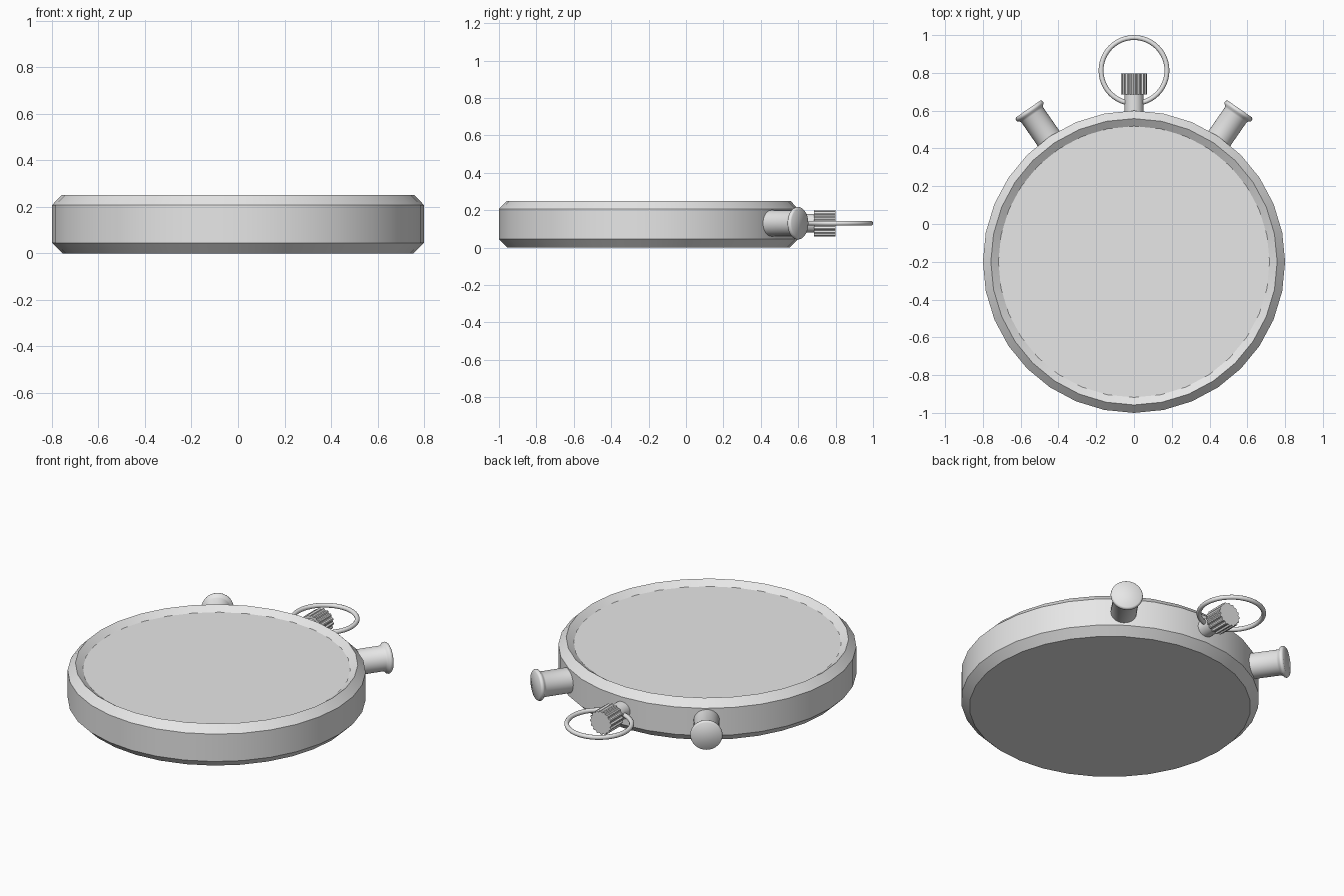
import bpy, bmesh, math
from mathutils import Matrix, Vector

if "Cube" in bpy.data.objects:
    bpy.data.objects.remove(bpy.data.objects["Cube"])

CY, PZ = -0.2, 0.13          # case centre in y, height of the crown and buttons

metal = bpy.data.materials.new("light_grey")
metal.diffuse_color = (0.8, 0.8, 0.8, 1)
metal.use_nodes = True
metal.node_tree.nodes["Principled BSDF"].inputs["Base Color"].default_value = metal.diffuse_color


def finish(bm, name, angle=30):
    bmesh.ops.recalc_face_normals(bm, faces=bm.faces)
    me = bpy.data.meshes.new(name)
    bm.to_mesh(me)
    bm.free()
    me.materials.append(metal)
    ob = bpy.data.objects.new(name, me)
    bpy.context.collection.objects.link(ob)
    bpy.context.view_layer.objects.active = ob
    ob.select_set(True)
    bpy.ops.object.shade_smooth_by_angle(angle=math.radians(angle))
    ob.select_set(False)
    return ob


def loft(name, profile, n, matrix, shape=lambda i: 1.0, angle=30):
    """Stack rings of n points (radius, height) along local z, cap both ends."""
    bm = bmesh.new()
    rings = []
    for r, z in profile:
        ring = []
        for i in range(n):
            a = 2 * math.pi * i / n
            s = r * shape(i)
            ring.append(bm.verts.new(matrix @ Vector((s * math.cos(a), s * math.sin(a), z))))
        rings.append(ring)
    for lo, hi in zip(rings, rings[1:]):
        for i in range(n):
            j = (i + 1) % n
            bm.faces.new((lo[i], lo[j], hi[j], hi[i]))
    bm.faces.new(rings[0][::-1])
    bm.faces.new(rings[-1])
    return finish(bm, name, angle)


def radial(deg):
    """Local z points outward from the case, deg away from +y."""
    return (Matrix.Translation((0, CY, PZ)) @ Matrix.Rotation(math.radians(-deg), 4, 'Z')
            @ Matrix.Rotation(math.radians(-90), 4, 'X'))


# Case with chamfered edges and a shallow recessed dial
loft("case", [(0.755, 0), (0.8, 0.045), (0.8, 0.207), (0.758, 0.25), (0.718, 0.222)],
     32, Matrix.Translation((0, CY, 0)))

# Two push buttons with flared caps
button = [(0.07, 0.72), (0.07, 0.945), (0.075, 0.955), (0.085, 0.963),
          (0.087, 0.970), (0.085, 0.978), (0.079, 0.984)]
for side, deg in (("left", -34.7), ("right", 34.7)):
    loft(side + "_button", button, 32, radial(deg), angle=50)

# Crown stem and fluted crown
loft("crown_stem", [(0.05, 0.76), (0.05, 0.90)], 24, radial(0))
loft("crown", [(0.07, 0.885), (0.07, 0.998)], 64, radial(0),
     shape=lambda i: 1.0 if i % 4 < 2 else 0.9)

# Carrying ring
bpy.ops.mesh.primitive_torus_add(location=(0, 0.8125, PZ), major_radius=0.1745,
                                 minor_radius=0.013, major_segments=48, minor_segments=12)
ring = bpy.context.object
ring.name = "ring"
ring.data.materials.append(metal)
bpy.ops.object.shade_smooth()
